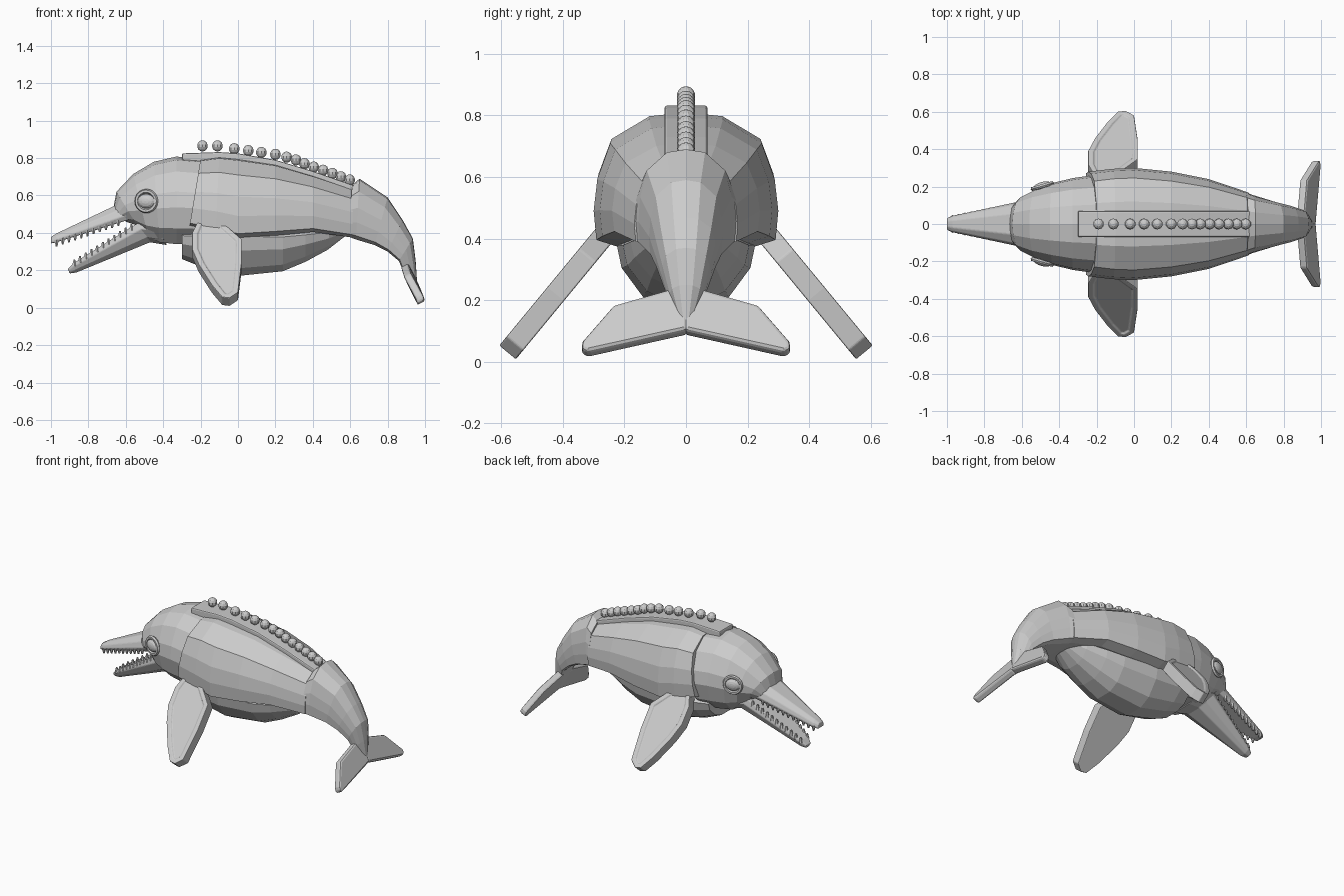
import bpy, bmesh, math
from mathutils import Vector, Matrix

if "Cube" in bpy.data.objects:
    bpy.data.objects.remove(bpy.data.objects["Cube"])


def finish(bm, name, mirror=False, bevel=0.0):
    bmesh.ops.recalc_face_normals(bm, faces=bm.faces)
    me = bpy.data.meshes.new(name)
    bm.to_mesh(me)
    bm.free()
    ob = bpy.data.objects.new(name, me)
    bpy.context.collection.objects.link(ob)
    if bevel:
        m = ob.modifiers.new("bevel", 'BEVEL')
        m.width, m.segments, m.limit_method = bevel, 2, 'ANGLE'
    if mirror:
        ob.modifiers.new("mirror", 'MIRROR').use_axis = (False, True, False)
    return ob


def loft(name, sections, half, bevel=0.0):
    """Sections: (top x, top z, bottom x, bottom z, half width).
    half: cross-section from top to bottom as (width share, height share)."""
    prof = half + [(-w, h) for w, h in reversed(half) if w > 0]
    bm = bmesh.new()
    rings = []
    for xt, zt, xb, zb, hw in sections:
        rings.append([bm.verts.new((xb + (xt - xb) * h, w * hw, zb + (zt - zb) * h))
                      for w, h in prof])
    n = len(prof)
    for a, b in zip(rings, rings[1:]):
        for i in range(n):
            j = (i + 1) % n
            bm.faces.new((a[i], a[j], b[j], b[i]))
    bm.faces.new(rings[0])
    bm.faces.new(rings[-1])
    return finish(bm, name, bevel=bevel)


def slab(name, pts, normal, thick, inset=0.0, bevel=0.012):
    """Mirrored plate from an outline, with an optional sunken outer panel."""
    off = Vector(normal).normalized() * thick / 2
    bm = bmesh.new()
    up = [bm.verts.new(Vector(p) + off) for p in pts]
    lo = [bm.verts.new(Vector(p) - off) for p in pts]
    n = len(pts)
    cap = bm.faces.new(up)
    bm.faces.new(lo[::-1])
    for i in range(n):
        j = (i + 1) % n
        bm.faces.new((up[i], lo[i], lo[j], up[j]))
    bmesh.ops.recalc_face_normals(bm, faces=bm.faces)
    if inset:
        bmesh.ops.inset_individual(bm, faces=[cap], thickness=inset, depth=0)
        bmesh.ops.inset_individual(bm, faces=[cap], thickness=0.006, depth=-0.008)
    return finish(bm, name, True, bevel)


shell = [(0, 1), (.4, .97), (.82, .79), (.96, .52), (1, .28), (.97, .06), (.7, 0)]
round_head = [(0, 1), (.4, .96), (.75, .83), (.96, .6), (1, .42), (.88, .18), (.5, 0)]
beak = [(.45, 1), (.85, .7), (1, .3), (.9, 0)]
jaw = [(.9, 1), (1, .7), (.8, .25), (.4, 0)]
belly = [(.7, 1), (1, .78), (.93, .5), (.62, .15), (.28, 0)]

# Upper body shell, tail stock, belly and head
loft("body", [(-.20, .795, -.26, .43, .28), (-.1, .81, -.12, .40, .295),
              (0, .80, 0, .37, .30), (.2, .77, .2, .385, .28),
              (.4, .71, .4, .405, .24), (.62, .635, .61, .375, .168)], shell)
loft("tail", [(.61, .655, .59, .38, .17), (.65, .69, .63, .365, .155),
              (.80, .59, .73, .335, .12), (.88, .47, .80, .30, .10),
              (.935, .37, .86, .25, .08), (.95, .25, .885, .19, .055),
              (.96, .10, .93, .09, .012)], shell)
loft("belly", [(-.3, .42, -.3, .26, .19), (-.22, .43, -.2, .22, .215),
               (0, .44, 0, .17, .225), (.24, .43, .24, .195, .205),
               (.36, .43, .36, .245, .18), (.49, .43, .48, .31, .14),
               (.58, .43, .57, .38, .09)], belly)
loft("head", [(-.665, .54, -.60, .46, .115), (-.65, .62, -.54, .44, .15),
              (-.56, .715, -.48, .38, .19), (-.45, .78, -.42, .35, .22),
              (-.33, .808, -.33, .34, .245), (-.18, .795, -.24, .34, .262)], round_head)

# Beak halves
loft("upper_beak", [(-1.0, .378, -1.0, .343, .032), (-.97, .397, -.97, .35, .045),
                    (-.66, .545, -.59, .468, .122), (-.58, .56, -.50, .48, .15)],
     beak, .006)
loft("lower_jaw", [(-.91, .208, -.90, .183, .025), (-.88, .238, -.865, .188, .042),
                   (-.54, .45, -.47, .35, .13), (-.44, .45, -.38, .335, .17)],
     jaw, .006)

# Rows of teeth
bm = bmesh.new()
rows = [((-.97, .034, .345), (-.64, .10, .453), -1), ((-.875, .034, .24), (-.57, .105, .43), 1)]
for a, b, s in rows:
    for i in range(11):
        p = Vector(a).lerp(Vector(b), i / 10)
        rot = Matrix.Rotation(math.pi if s < 0 else 0, 4, 'X')
        bmesh.ops.create_cone(bm, cap_ends=True, segments=6, radius1=.014, radius2=.005,
                              depth=.034, matrix=Matrix.Translation(p) @ rot)
finish(bm, "teeth", True)

# Eyes: rim ring and flattened eyeball
tilt = math.radians(-16)
bpy.ops.mesh.primitive_torus_add(major_segments=20, minor_segments=6, major_radius=.053,
                                 minor_radius=.012)
rim = bpy.context.object
rim.name = "eye_rim"
bm = bmesh.new()
bmesh.ops.create_uvsphere(bm, u_segments=16, v_segments=8, radius=1,
                          matrix=Matrix.Diagonal((.05, .038, .022, 1)))
ball = finish(bm, "eyeball")
place = (Matrix.Translation((-.49, .203, .57)) @ Matrix.Rotation(-tilt, 4, 'Z')
         @ Matrix.Rotation(math.radians(-90), 4, 'X'))
for ob in (rim, ball):
    ob.data.transform(place)
    ob.modifiers.new("mirror", 'MIRROR').use_axis = (False, True, False)

# Back strip with a row of beads
loft("back_strip", [(x, z, x, z - .065, .07) for x, z in
                    [(-.3, .825), (-.1, .832), (0, .825), (.2, .79), (.4, .73), (.63, .65)]],
     [(1, 1), (1, 0)], .008)
bm = bmesh.new()
beads = [(-.19, .865), (-.11, .865), (-.02, .85), (.055, .84), (.125, .83), (.2, .82),
         (.26, .805), (.31, .79), (.355, .77), (.405, .752), (.455, .735), (.505, .718),
         (.55, .70), (.597, .683)]
for x, z in beads:
    bmesh.ops.create_uvsphere(bm, u_segments=10, v_segments=7, radius=.03,
                              matrix=Matrix.Translation((x, 0, z)))
finish(bm, "back_beads")

# Front flippers: slanted plates with a sunken panel
outline = [(-.21, .45), (-.10, .45), (.02, .345), (.02, .22), (.0, .06), (-.045, .03),
           (-.085, .035), (-.14, .10), (-.21, .21), (-.245, .29), (-.245, .38)]
slab("front_flipper", [(x, .25 + (.43 - z) * .825, z) for x, z in outline],
     (0, .77, .635), .07, inset=.028, bevel=.016)

# Tail flukes
slab("tail_fluke", [(.895, -.005, .225), (.89, .06, .225), (.905, .235, .175), (.968, .335, .06),
                    (.98, .34, .035), (.978, .32, .022), (.955, -.005, .095)],
     (.88, 0, .47), .045)
